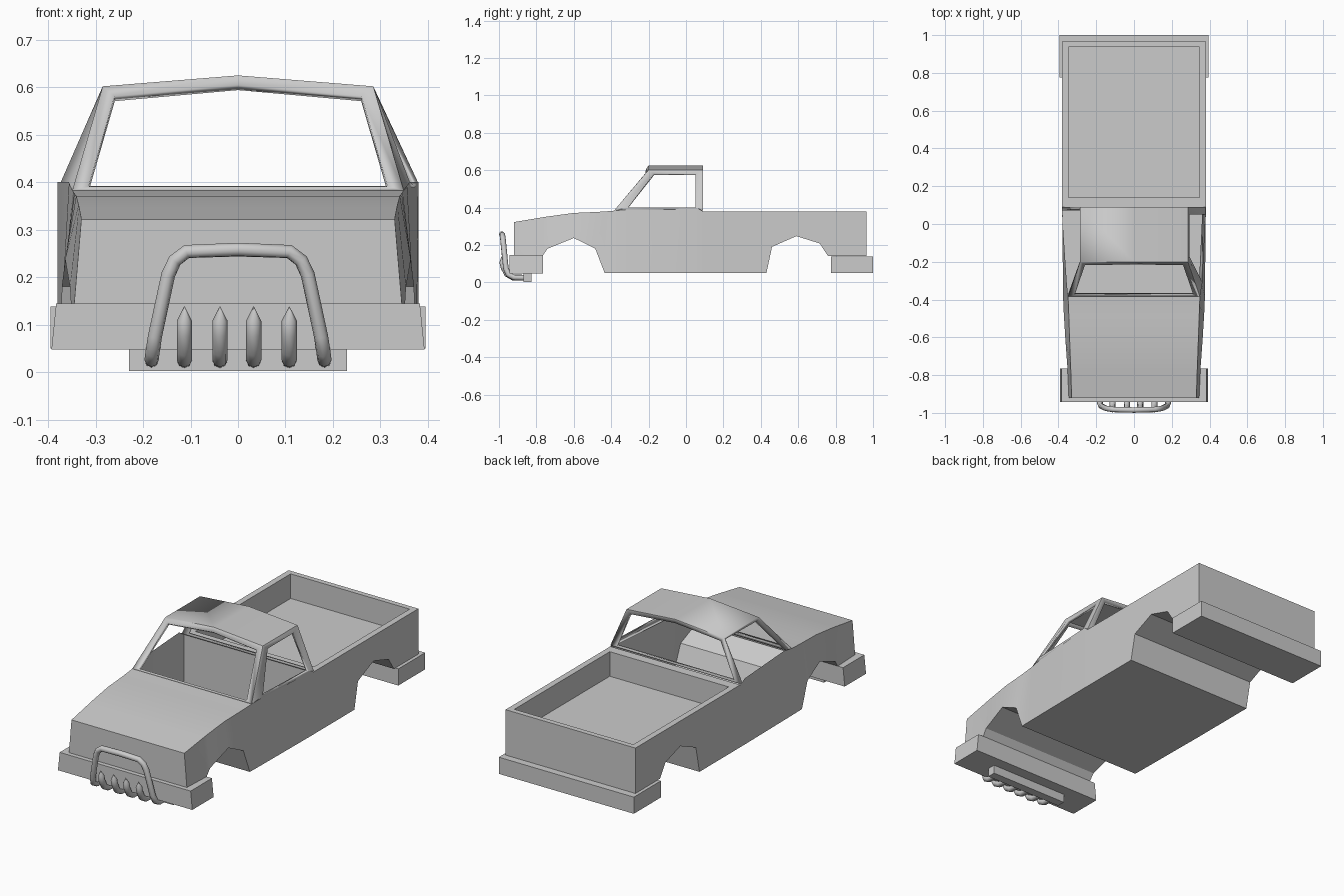
import bpy, bmesh

if "Cube" in bpy.data.objects:
    bpy.data.objects.remove(bpy.data.objects["Cube"])


def finish(bm, name, angle=0.45):
    bmesh.ops.remove_doubles(bm, verts=bm.verts[:], dist=0.0005)
    bmesh.ops.recalc_face_normals(bm, faces=bm.faces[:])
    me = bpy.data.meshes.new(name)
    bm.to_mesh(me)
    bm.free()
    ob = bpy.data.objects.new(name, me)
    bpy.context.collection.objects.link(ob)
    bpy.ops.object.select_all(action='DESELECT')
    ob.select_set(True)
    bpy.context.view_layer.objects.active = ob
    bpy.ops.object.shade_smooth_by_angle(angle=angle)
    return ob


def face(bm, pts):
    bm.faces.new([bm.verts.new(p) for p in pts])


def both(bm, pts):
    face(bm, pts)
    face(bm, [(-x, y, z) for x, y, z in reversed(pts)])


def ring(bm, outer, inner):
    n = len(outer)
    for i in range(n):
        j = (i + 1) % n
        face(bm, [outer[i], outer[j], inner[j], inner[i]])


def full(half):
    # complete an arch outline from its right half (centre point last)
    return half + [(-x, y, z) for x, y, z in reversed(half) if x > 0]


def box(name, x, y0, y1, z0, z1, top_x=None):
    t = top_x or x
    bm = bmesh.new()
    lo = [(-x, y0, z0), (x, y0, z0), (x, y1, z0), (-x, y1, z0)]
    hi = [(-t, y0, z1), (t, y0, z1), (t, y1, z1), (-t, y1, z1)]
    face(bm, lo)
    face(bm, hi)
    ring(bm, lo, hi)
    return finish(bm, name)


# Body shell: stations of y, bottom z, top z, bottom half width, top half width
stations = [
    (-.92, .145, .322, .345, .33), (-.765, .145, .348, .352, .335),
    (-.74, .18, .352, .354, .336), (-.6, .237, .371, .364, .341),
    (-.485, .18, .376, .371, .345), (-.435, .05, .379, .374, .347),
    (-.385, .05, .383, .375, .349), (-.31, .05, .40, .376, .356),
    (.05, .05, .40, .38, .38), (.09, .05, .38, .38, .38),
    (.43, .05, .38, .38, .38), (.46, .19, .38, .38, .38),
    (.59, .247, .38, .38, .38), (.715, .208, .38, .38, .38),
    (.76, .14, .38, .38, .38), (.965, .14, .38, .38, .38)]
bm = bmesh.new()
for (y0, b0, t0, wb0, wt0), (y1, b1, t1, wb1, wt1) in zip(stations, stations[1:]):
    both(bm, [(wb0, y0, b0), (wb1, y1, b1), (wt1, y1, t1), (wt0, y0, t0)])
    face(bm, [(-wb0, y0, b0), (-wb1, y1, b1), (wb1, y1, b1), (wb0, y0, b0)])
    if y1 < -.38:  # hood; the cab and bed stay open
        face(bm, [(-wt0, y0, t0), (wt0, y0, t0), (wt1, y1, t1), (-wt1, y1, t1)])
for y, b, t, wb, wt in (stations[0], stations[-1]):
    face(bm, [(-wb, y, b), (wb, y, b), (wt, y, t), (-wt, y, t)])
finish(bm, "body_shell")


# Cargo bed: rim, walls, floor, and the wall behind the cab
def rect(x, y0, y1, z):
    return [(-x, y0, z), (x, y0, z), (x, y1, z), (-x, y1, z)]


bm = bmesh.new()
inner, floor = rect(.348, .14, .937, .38), rect(.348, .14, .937, .25)
ring(bm, rect(.38, .09, .965, .38), inner)
ring(bm, inner, floor)
face(bm, floor)
bed = finish(bm, "cargo_bed")
# inside of an open tray faces up and inward
if bed.data.polygons[-1].normal.z < 0:
    bed.data.flip_normals()
bm = bmesh.new()
face(bm, [(-.38, .09, .05), (.38, .09, .05), (.38, .09, .38), (-.38, .09, .38)])
finish(bm, "cab_rear_wall")

# Cab: roof, window frames and pillars
A, B, C, D = (.349, -.385, .383), (.285, -.2, .602), (.285, .09, .602), (.38, .09, .385)
MF, MR = (0, -.2, .625), (0, .09, .625)
bm = bmesh.new()
both(bm, [B, C, MR, MF])
ring(bm, [A, B, C, D],
     [(.362, -.31, .40), (.294, -.172, .58), (.294, .05, .58), (.379, .05, .40)])
ring(bm, full([A, B, MF]), full([(.315, -.378, .391), (.26, -.218, .582), (0, -.214, .605)]))
ring(bm, full([D, C, MR]), full([(.345, .09, .392), (.265, .09, .582), (0, .09, .605)]))
cab = finish(bm, "cab_frame")
mod = cab.modifiers.new("thickness", 'SOLIDIFY')
mod.thickness = .018
mod.offset = -1

# Bumpers and the guard mount
box("front_bumper", .393, -.943, -.765, .048, .145, .383)
box("rear_bumper", .395, .775, 1.0, .05, .138)
box("guard_mount", .23, -.87, -.825, .002, .05)


# Tubular guard
def tube(name, pts, radius, tip=False):
    cu = bpy.data.curves.new(name, 'CURVE')
    cu.dimensions = '3D'
    cu.bevel_depth = radius
    cu.bevel_resolution = 2
    cu.use_fill_caps = True
    sp = cu.splines.new('POLY')
    sp.points.add(len(pts) - 1)
    for p, co in zip(sp.points, pts):
        p.co = (*co, 1)
    if tip:
        sp.points[-1].radius = .05
    ob = bpy.data.objects.new(name, cu)
    bpy.context.collection.objects.link(ob)


leg = [(.182, -.84, .024), (.182, -.92, .026), (.18, -.95, .042), (.175, -.963, .075),
       (.147, -.976, .205), (.133, -.979, .235), (.108, -.982, .254), (0, -.985, .258)]
tube("guard_hoop", full(leg), .015)
for i, x in enumerate((-.113, -.038, .033, .108)):
    tube("guard_tine_%d" % (i + 1),
         [(x, -.84, .024), (x, -.925, .026), (x, -.958, .045),
          (x, -.975, .08), (x, -.982, .108), (x, -.986, .138)], .016, True)
